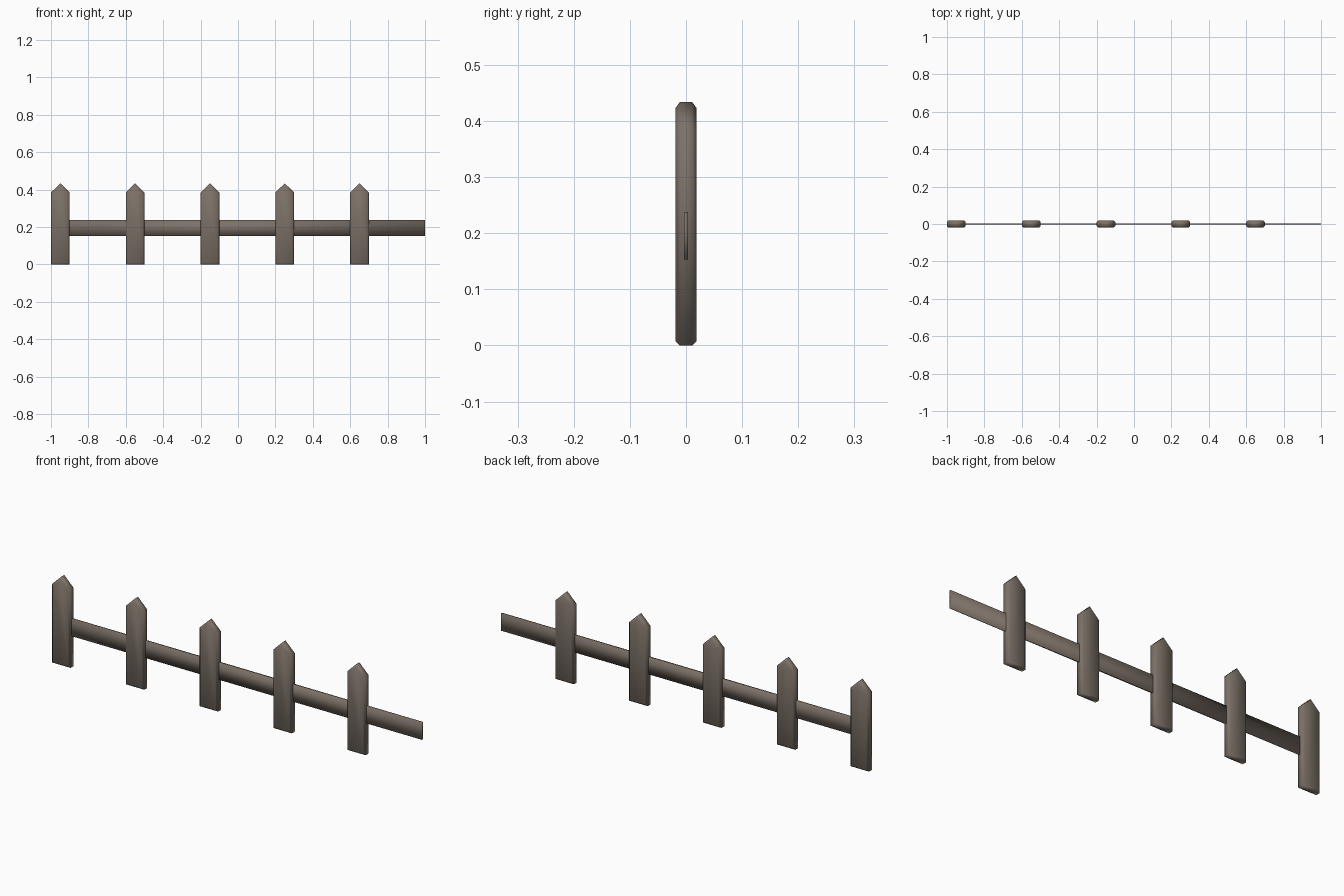
import bpy, bmesh

if "Cube" in bpy.data.objects:
    bpy.data.objects.remove(bpy.data.objects["Cube"])

wood = bpy.data.materials.new("weathered_wood")
wood.diffuse_color = (0.2, 0.165, 0.135, 1)
wood.use_nodes = True
wood.node_tree.nodes["Principled BSDF"].inputs["Base Color"].default_value = wood.diffuse_color


def make_board(name, profile, depth, chamfer=0):
    """Extrude an x-z outline through y, chamfering the front and back rims."""
    bm = bmesh.new()
    face = bm.faces.new([bm.verts.new((x, -depth / 2, z)) for x, z in profile])
    ext = bmesh.ops.extrude_face_region(bm, geom=[face], use_keep_orig=True)
    for v in ext["geom"]:
        if isinstance(v, bmesh.types.BMVert):
            v.co.y += depth
    bmesh.ops.recalc_face_normals(bm, faces=bm.faces)
    if chamfer:
        rims = [e for e in bm.edges if abs(e.verts[0].co.y - e.verts[1].co.y) < 1e-5]
        bmesh.ops.bevel(bm, geom=rims, offset=chamfer, segments=1,
                        profile=0.5, affect='EDGES')
    for f in bm.faces:
        f.smooth = True
    mesh = bpy.data.meshes.new(name)
    bm.to_mesh(mesh)
    bm.free()
    mesh.materials.append(wood)
    obj = bpy.data.objects.new(name, mesh)
    bpy.context.collection.objects.link(obj)
    return obj


# Pointed pickets, evenly spaced from the left end
picket = [(-0.05, 0), (0.05, 0), (0.05, 0.385), (0, 0.434), (-0.05, 0.385)]
for i in range(5):
    obj = make_board(f"picket_{i + 1}", picket, 0.038, 0.008)
    obj.location.x = -0.95 + 0.4 * i

# Thin rail running through the pickets to the right end
make_board("rail", [(-0.95, 0.153), (1, 0.153), (1, 0.238), (-0.95, 0.238)], 0.008)
